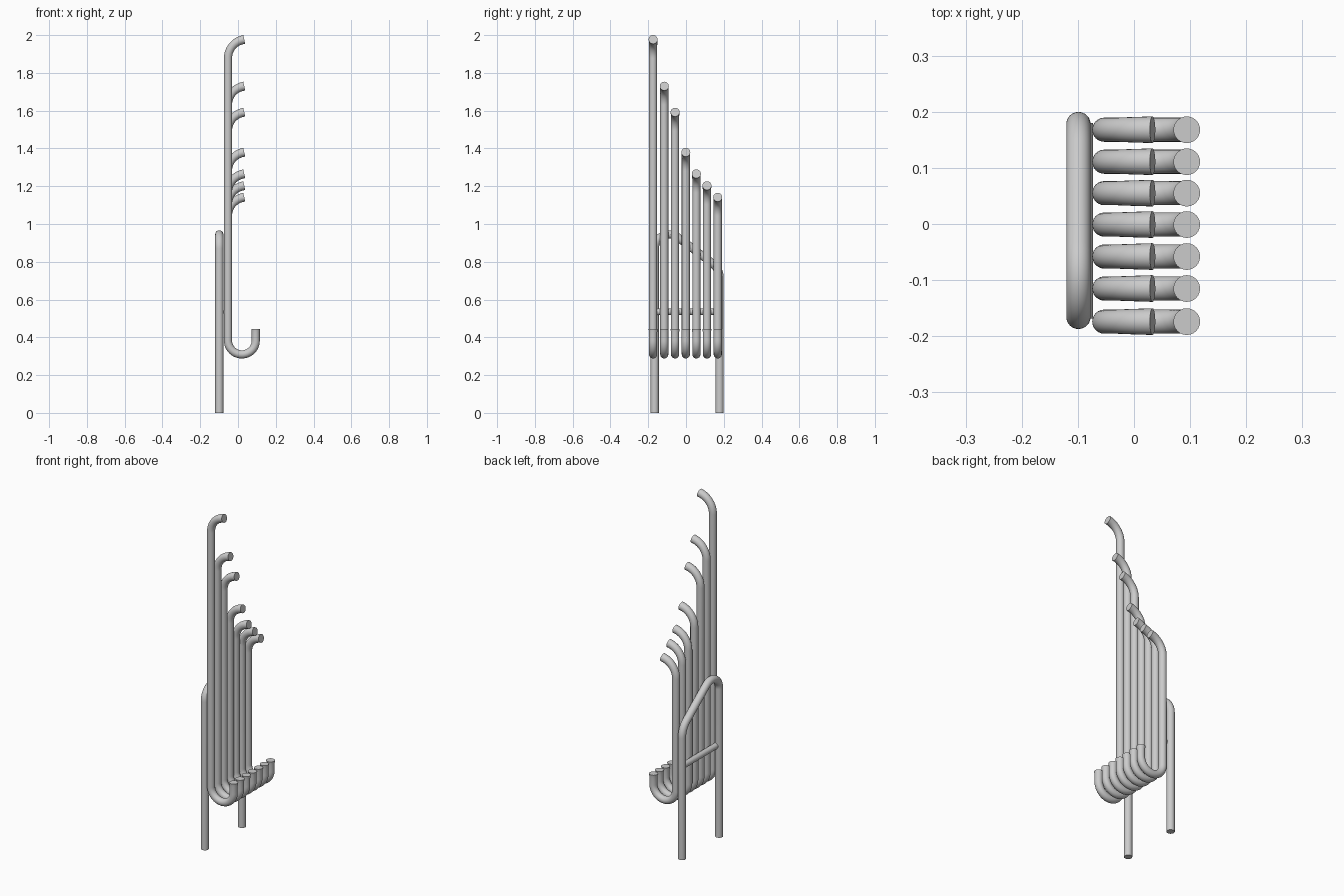
import bpy, bmesh, math
from mathutils import Vector

if "Cube" in bpy.data.objects:
    bpy.data.objects.remove(bpy.data.objects["Cube"])

R = 0.0215  # tube radius
SIDES = 24


def arc(cu, cv, r, a0, a1, n):
    """Points of an arc in a (u, v) plane, angles in degrees."""
    return [(cu + r * math.cos(math.radians(a0 + (a1 - a0) * i / n)),
             cv + r * math.sin(math.radians(a0 + (a1 - a0) * i / n))) for i in range(n + 1)]


def tube(name, pts, side, radii):
    """Sweep a circle along a flat path; side is the normal of the path's plane."""
    pts = [Vector(p) for p in pts]
    side = Vector(side)
    bm = bmesh.new()
    rings = []
    for i, p in enumerate(pts):
        d = Vector()
        if i:
            d += (p - pts[i - 1]).normalized()
        if i < len(pts) - 1:
            d += (pts[i + 1] - p).normalized()
        n = side.cross(d.normalized())
        rings.append([bm.verts.new(p + radii[i] * (math.cos(a) * side + math.sin(a) * n))
                      for a in (2 * math.pi * k / SIDES for k in range(SIDES))])
    for a, b in zip(rings, rings[1:]):
        for k in range(SIDES):
            j = (k + 1) % SIDES
            bm.faces.new((a[k], a[j], b[j], b[k]))
    bm.faces.new(rings[0])
    bm.faces.new(rings[-1])
    bmesh.ops.recalc_face_normals(bm, faces=bm.faces)
    me = bpy.data.meshes.new(name)
    bm.to_mesh(me)
    bm.free()
    ob = bpy.data.objects.new(name, me)
    bpy.context.collection.objects.link(ob)
    bpy.ops.object.select_all(action='DESELECT')
    ob.select_set(True)
    bpy.context.view_layer.objects.active = ob
    bpy.ops.object.shade_smooth_by_angle(angle=math.radians(40))
    return ob


# Row of pipes: y position and height of the upper mouth
pipes = [(-0.174, 1.977), (-0.115, 1.730), (-0.058, 1.592), (-0.001, 1.380),
         (0.055, 1.266), (0.111, 1.203), (0.168, 1.142)]
BEND, TURN, TAIL = 0.10, 78, 0.007
t = math.radians(TURN)
for i, (y, top) in enumerate(pipes):
    # short mouth, U bend, long riser, upper bend and flared mouth
    z0 = top - BEND * math.sin(t) - TAIL * math.cos(t)
    path = [(0.094, 0.444), (0.094, 0.438), (0.094, 0.425)]
    path += arc(0.0205, 0.383, 0.0735, 0, -180, 24)
    path += arc(-0.053 + BEND, z0, BEND, 180, 180 - TURN, 14)
    u, v = path[-1]
    path.append((u + TAIL * math.sin(t), v + TAIL * math.cos(t)))
    radii = [R] * len(path)
    radii[:2] = [0.0238, 0.0230]
    for k in range(8):
        radii[-1 - k] = 0.0238 - 0.0023 * k / 8
    tube(f"pipe_{i + 1}", [(u, y, v) for u, v in path], (0, 1, 0), radii)

# Rear stand: one tube, two legs joined by a sloping top
slope = math.degrees(math.atan(0.75))
r1, r2 = 0.076, 0.10
z_corner = 0.763
z_leg = z_corner - r2 * math.tan(math.radians((90 - slope) / 2))
path = [(-0.1655, 0.0)]
path += arc(-0.1655 + r1, 0.945 - r1, r1, 180, 90 - slope, 20)
path += arc(0.178 - r2, z_leg, r2, 90 - slope, 0, 10)
path.append((0.178, 0.0))
tube("stand_frame", [(-0.099, u, v) for u, v in path], (1, 0, 0), [0.0217] * len(path))

# Cross bar that holds the pipes to the stand
tube("cross_bar", [(-0.0905, -0.168, 0.535), (-0.0905, 0.18, 0.535)], (1, 0, 0), [0.0172] * 2)
